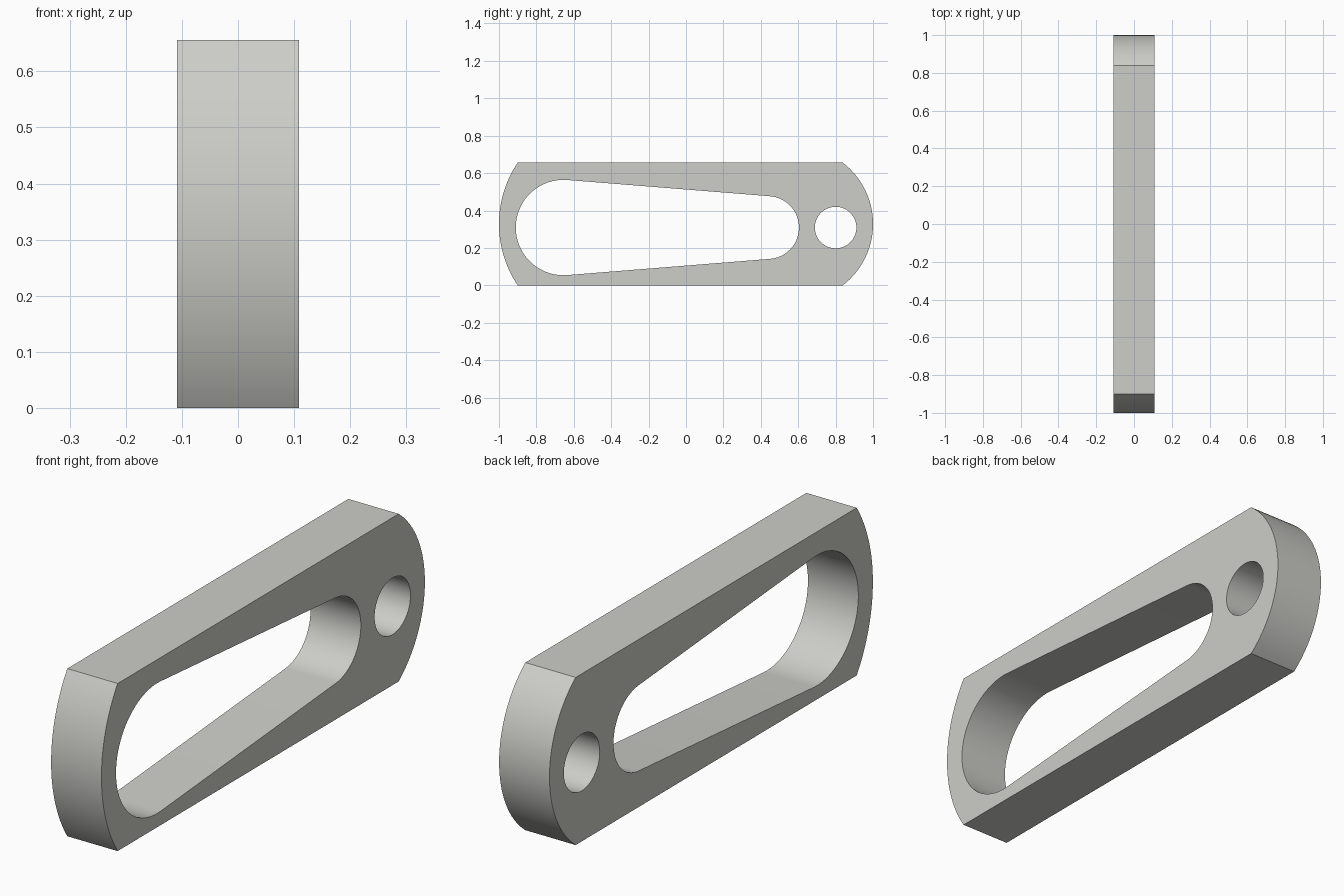
import bpy, bmesh, math

if "Cube" in bpy.data.objects:
    bpy.data.objects.remove(bpy.data.objects["Cube"])

HEIGHT, HALF_WIDTH = 0.656, 0.109


def arc(cy, cz, r, start, end, steps):
    """Points on an arc in the side plane, as (y, z)."""
    return [(cy + r * math.cos(start + (end - start) * i / steps),
             cz + r * math.sin(start + (end - start) * i / steps))
            for i in range(steps + 1)]


def end_arc(corner_y, tip_y, steps=32):
    """Bulging end through both corners and the tip, from bottom to top."""
    h, s = HEIGHT / 2, abs(tip_y - corner_y)
    r = (h * h + s * s) / (2 * s)
    a = math.asin(h / r)
    side = 1 if tip_y > corner_y else -1
    pts = arc(0, h, r, -a, a, steps)
    return [(tip_y + side * (y - r), z) for y, z in pts]


# Outline with a curved front and back end
outline = end_arc(0.838, 1.0) + end_arc(-0.9, -1.0)[::-1]

# Tapered slot: two arcs joined by tangent lines
big_y, big_r, small_y, small_r, mid_z = -0.655, 0.255, 0.436, 0.168, 0.309
t = math.acos((big_r - small_r) / (small_y - big_y))
slot = (arc(small_y, mid_z, small_r, -t, t, 40)
        + arc(big_y, mid_z, big_r, t, 2 * math.pi - t, 48))

# Round pin hole
pin_hole = arc(0.80, mid_z, 0.111, 0, 2 * math.pi, 64)[:-1]

# Fill the side profile and extrude it across the width
bm = bmesh.new()
edges = []
for loop in (outline, slot, pin_hole):
    vs = [bm.verts.new((-HALF_WIDTH, y, z)) for y, z in loop]
    edges += [bm.edges.new((vs[i - 1], vs[i])) for i in range(len(vs))]
bmesh.ops.triangle_fill(bm, use_beauty=True, use_dissolve=False, edges=edges)
ext = bmesh.ops.extrude_face_region(bm, geom=bm.faces[:], use_keep_orig=True)
moved = [g for g in ext["geom"] if isinstance(g, bmesh.types.BMVert)]
bmesh.ops.translate(bm, verts=moved, vec=(2 * HALF_WIDTH, 0, 0))
bmesh.ops.recalc_face_normals(bm, faces=bm.faces[:])

mesh = bpy.data.meshes.new("slotted_link")
bm.to_mesh(mesh)
bm.free()
link = bpy.data.objects.new("slotted_link", mesh)
bpy.context.collection.objects.link(link)

grey = bpy.data.materials.new("light_grey")
grey.diffuse_color = (0.61, 0.61, 0.58, 1)
grey.use_nodes = True
grey.node_tree.nodes["Principled BSDF"].inputs["Base Color"].default_value = grey.diffuse_color
mesh.materials.append(grey)

# Smooth curved walls, sharp rims
bpy.context.view_layer.objects.active = link
link.select_set(True)
bpy.ops.object.shade_smooth_by_angle(angle=math.radians(30))
